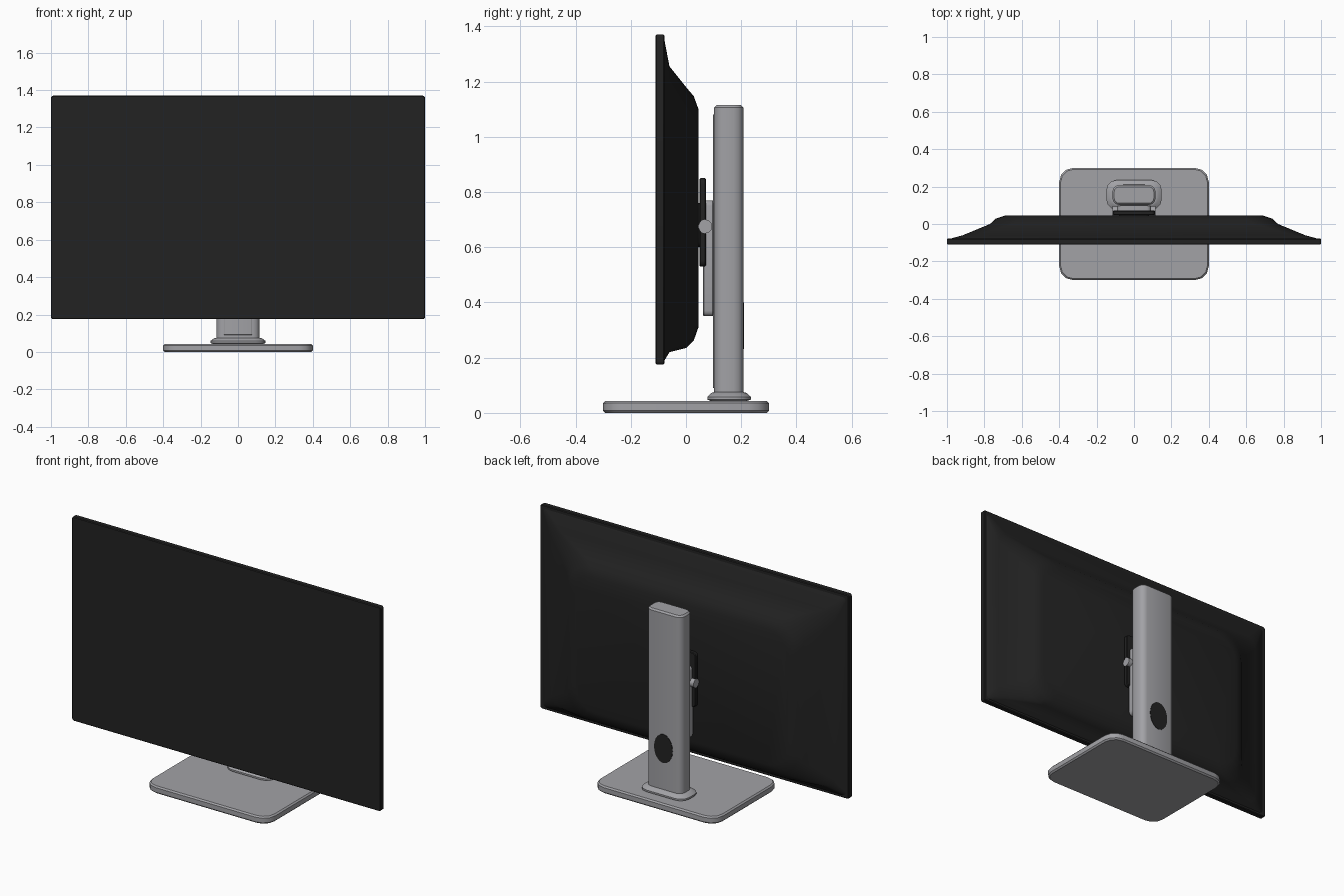
import bpy, bmesh, math
from mathutils import Vector, Matrix

cube = bpy.data.objects.get("Cube")
if cube:
    bpy.data.objects.remove(cube, do_unlink=True)


def material(name, rgb, rough):
    m = bpy.data.materials.new(name)
    m.use_nodes = True
    m.diffuse_color = (*rgb, 1)
    bsdf = m.node_tree.nodes["Principled BSDF"]
    bsdf.inputs["Base Color"].default_value = (*rgb, 1)
    bsdf.inputs["Roughness"].default_value = rough
    return m


BLACK = material("black plastic", (0.016, 0.016, 0.016), 0.5)
GREY = material("grey metal", (0.36, 0.36, 0.38), 0.4)


def finish(name, bm, mat, angle=35):
    bmesh.ops.recalc_face_normals(bm, faces=bm.faces)
    mesh = bpy.data.meshes.new(name)
    bm.to_mesh(mesh)
    bm.free()
    mesh.materials.append(mat)
    obj = bpy.data.objects.new(name, mesh)
    bpy.context.collection.objects.link(obj)
    bpy.ops.object.select_all(action="DESELECT")
    obj.select_set(True)
    bpy.context.view_layer.objects.active = obj
    bpy.ops.object.shade_smooth_by_angle(angle=math.radians(angle))
    return obj


def rounded_loop(u, v0, v1, r, segs):
    """Rounded rectangle from -u..u and v0..v1, counter-clockwise."""
    corners = [(u - r, v1 - r), (r - u, v1 - r), (r - u, v0 + r), (u - r, v0 + r)]
    for k, (cu, cv) in enumerate(corners):
        for i in range(segs + 1):
            a = math.pi / 2 * (k + i / segs)
            yield cu + r * math.cos(a), cv + r * math.sin(a)


def loft(name, rings, mat, axis="z", segs=3, angle=35):
    """Skin rounded rectangles (level, half width, v0, v1, radius) along an axis."""
    bm = bmesh.new()
    loops = []
    for level, u, v0, v1, r in rings:
        pts = rounded_loop(u, v0, v1, r, segs)
        loops.append([bm.verts.new((a, b, level) if axis == "z" else (a, level, b))
                      for a, b in pts])
    for lo, hi in zip(loops, loops[1:]):
        for i in range(len(lo)):
            j = (i + 1) % len(lo)
            bm.faces.new((lo[i], lo[j], hi[j], hi[i]))
    bm.faces.new(loops[0])
    bm.faces.new(loops[-1])
    return finish(name, bm, mat, angle)


def slab(name, start, end, u, v0, v1, r, bevel, mat, axis="z", segs=3):
    """Rounded plate with chamfered rims at both ends."""
    b = bevel
    inner = (u - b, v0 + b, v1 - b, max(r - b, 0.002))
    outer = (u, v0, v1, r)
    return loft(name, [(start, *inner), (start + b, *outer),
                       (end - b, *outer), (end, *inner)], mat, axis, segs)


def disc(name, centre, direction, radius, depth, mat, scale=(1, 1, 1), segs=20):
    bm = bmesh.new()
    bmesh.ops.create_cone(bm, cap_ends=True, segments=segs, radius1=radius,
                          radius2=radius, depth=depth)
    turn = Vector((0, 0, 1)).rotation_difference(Vector(direction)).to_matrix().to_4x4()
    bmesh.ops.transform(bm, verts=bm.verts,
                        matrix=Matrix.Translation(centre) @ Matrix.Diagonal((*scale, 1)) @ turn)
    return finish(name, bm, mat)


# Stand
slab("base", 0, 0.043, 0.4, -0.3, 0.3, 0.075, 0.008, GREY)
loft("collar", [(0.043, 0.135, 0.09, 0.22, 0.05), (0.048, 0.148, 0.077, 0.235, 0.055),
                (0.058, 0.148, 0.077, 0.235, 0.055), (0.072, 0.13, 0.092, 0.22, 0.05),
                (0.075, 0.118, 0.1, 0.21, 0.04)], GREY)
slab("column", 0.06, 1.115, 0.115, 0.102, 0.208, 0.035, 0.009, GREY)
slab("column_front_track", 0.09, 1.08, 0.075, 0.097, 0.12, 0.004, 0.002, GREY)
disc("cable_hole", (0, 0.208, 0.315), (0, 1, 0), 0.06, 0.005, BLACK, (1, 1, 1.4))

# Height slider, tilt hinge and mounting plate
slab("slider", 0.062, 0.1, 0.09, 0.35, 0.77, 0.02, 0.004, GREY, "y")
disc("tilt_hinge", (0, 0.07, 0.675), (1, 0, 0), 0.025, 0.23, GREY)
slab("mounting_plate", 0.048, 0.072, 0.112, 0.53, 0.85, 0.02, 0.004, BLACK, "y")
slab("mount_boss", 0.04, 0.055, 0.08, 0.6, 0.76, 0.02, 0.002, BLACK, "y")

# Display: thin front panel and the sculpted shell behind it
slab("screen_panel", -0.11, -0.078, 1.0, 0.175, 1.37, 0.012, 0.004, BLACK, "y")
loft("back_shell", [(-0.085, 0.985, 0.187, 1.358, 0.015),
                    (-0.078, 0.98, 0.19, 1.35, 0.02),
                    (-0.06, 0.915, 0.22, 1.255, 0.06),
                    (0.0, 0.77, 0.235, 1.18, 0.12),
                    (0.028, 0.74, 0.262, 1.147, 0.14),
                    (0.045, 0.69, 0.31, 1.1, 0.13)], BLACK, "y", 5, 50)
